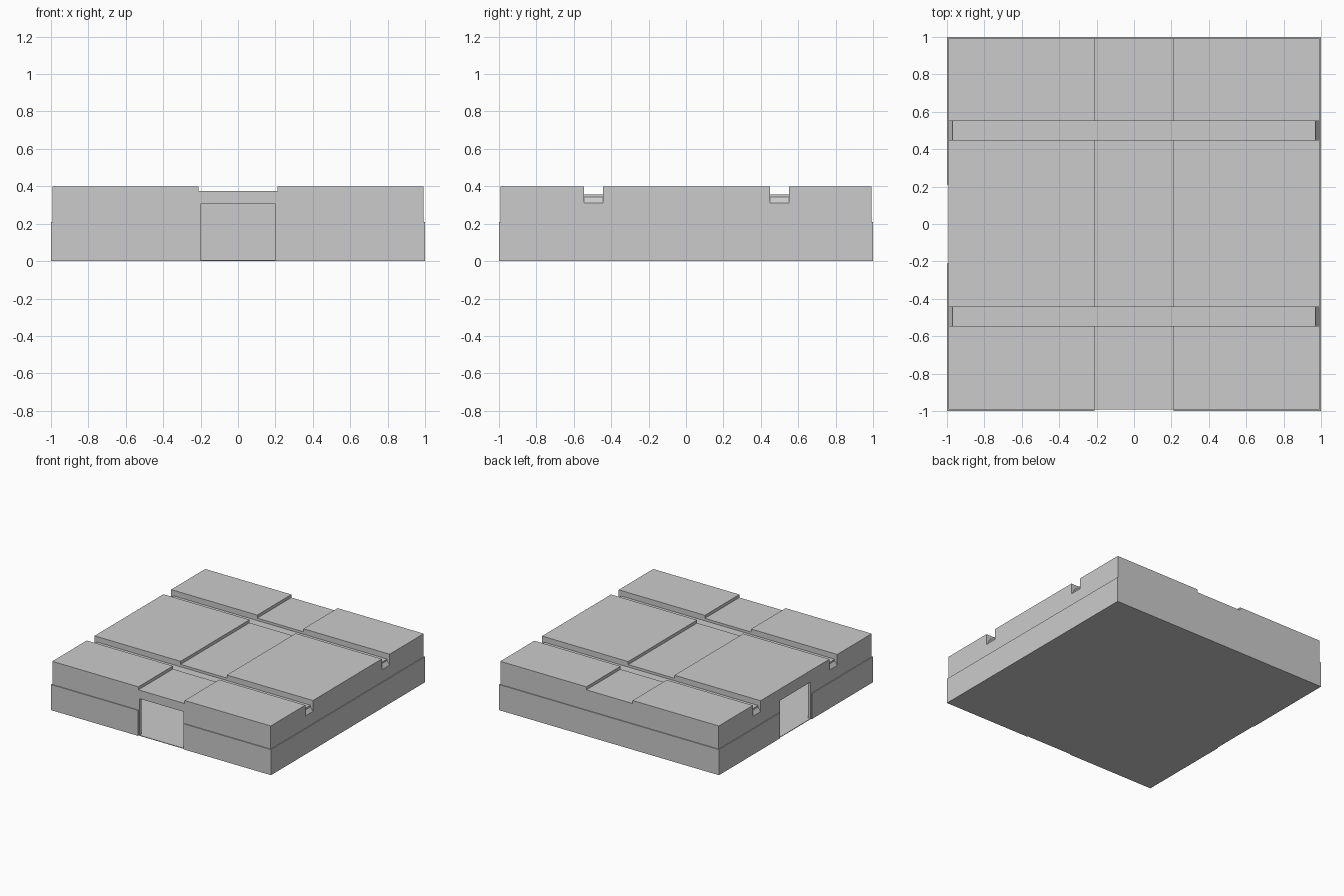
import bpy, bmesh

if "Cube" in bpy.data.objects:
    bpy.data.objects.remove(bpy.data.objects["Cube"])


def prism(name, profile, y0, y1):
    """Extrude an x-z profile from y0 to y1."""
    bm = bmesh.new()
    face = bm.faces.new([bm.verts.new((x, y0, z)) for x, z in profile])
    ext = bmesh.ops.extrude_face_region(bm, geom=[face])
    verts = [v for v in ext["geom"] if isinstance(v, bmesh.types.BMVert)]
    bmesh.ops.translate(bm, verts=verts, vec=(0, y1 - y0, 0))
    bmesh.ops.recalc_face_normals(bm, faces=bm.faces)
    mesh = bpy.data.meshes.new(name)
    bm.to_mesh(mesh)
    bm.free()
    ob = bpy.data.objects.new(name, mesh)
    bpy.context.collection.objects.link(ob)
    return ob


def box(name, x0, x1, y0, y1, z0, z1):
    return prism(name, [(x0, z0), (x1, z0), (x1, z1), (x0, z1)], y0, y1)


def cut(ob, cutter):
    """Subtract the cutter and remove it."""
    mod = ob.modifiers.new("cut", "BOOLEAN")
    mod.operation = "DIFFERENCE"
    mod.solver = "EXACT"
    mod.object = cutter
    bpy.context.view_layer.objects.active = ob
    bpy.ops.object.modifier_apply(modifier=mod.name)
    bpy.data.objects.remove(cutter)


def cut_openings(ob, half, top):
    """Doorways through the front and left walls."""
    cut(ob, box("cutter", -half, half, -1.1, -0.9, 0.005, top))
    cut(ob, box("cutter", -1.1, -0.9, -half, half, 0.005, top))


S = 0.993  # half size of the upper shell

# Hollow shell with floor and roof
shell = box("shell", -S, S, -S, S, 0, 0.4)
cut(shell, box("cutter", -0.967, 0.967, -0.967, 0.967, 0.005, 0.335))
cut_openings(shell, 0.2, 0.305)

# Shallow central channel along the roof
cut(shell, box("cutter", -0.21, 0.21, -1.1, 1.1, 0.375, 0.5))

# Two cross grooves with a sloping sill at each end
side = [(0.97, 0.355), (0.97, 0.342), (S, 0.31), (1.1, 0.31), (1.1, 0.5)]
groove = side + [(-x, z) for x, z in reversed(side)]
for y in (-0.495, 0.5):
    cut(shell, prism("cutter", groove, y - 0.05, y + 0.05))

# Thicker lower wall band around the shell
plinth = box("plinth", -1, 1, -1, 1, 0, 0.21)
cut(plinth, box("cutter", -0.96, 0.96, -0.96, 0.96, -0.1, 0.5))
cut(plinth, box("cutter", -0.21, 0.21, -1.1, -0.9, -0.1, 0.5))
cut(plinth, box("cutter", -1.1, -0.9, -0.21, 0.21, -0.1, 0.5))
